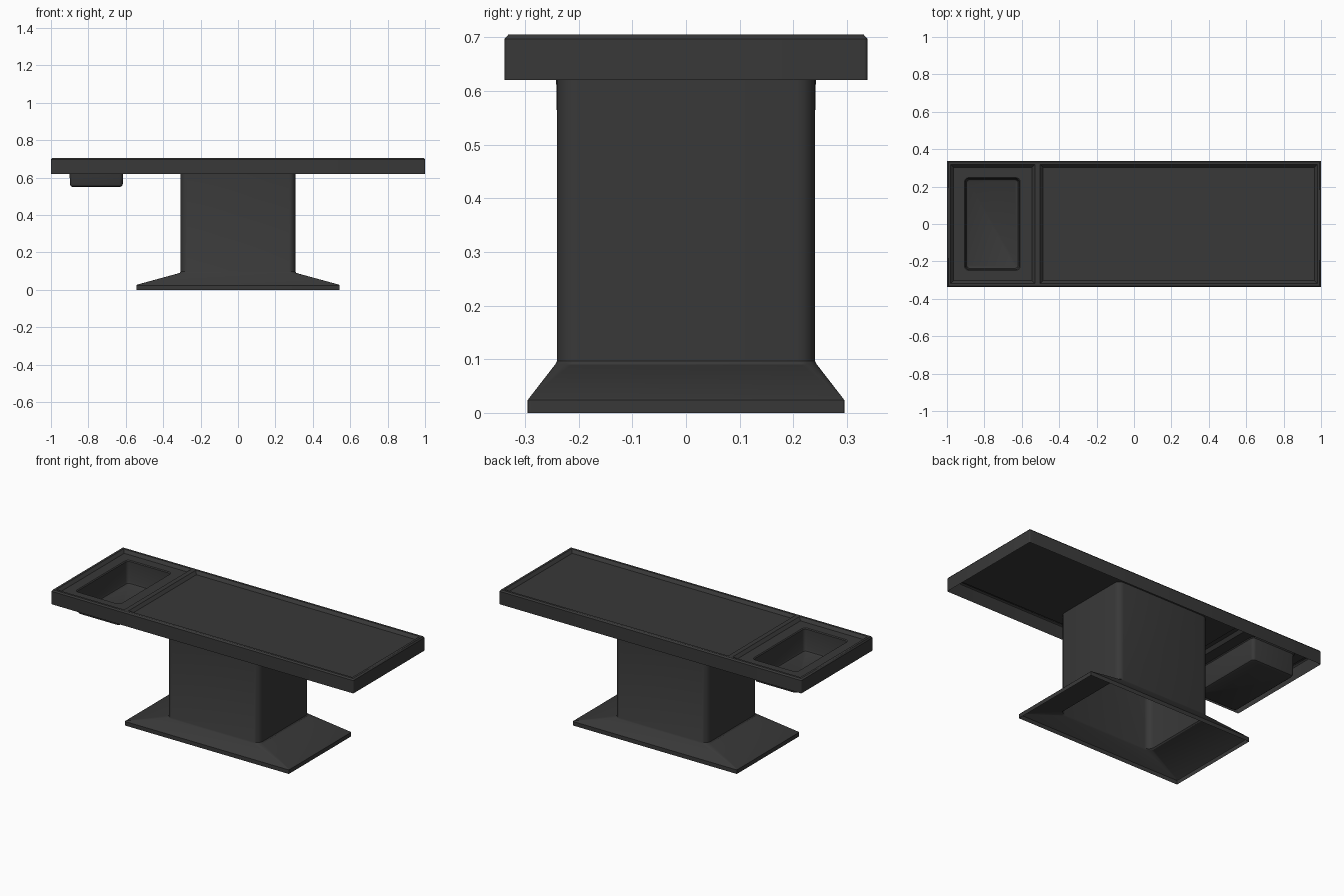
import bpy, bmesh, math

if "Cube" in bpy.data.objects:
    bpy.data.objects.remove(bpy.data.objects["Cube"])

SEG = 4
mat = bpy.data.materials.new("dark_grey")
mat.diffuse_color = (0.04, 0.04, 0.04, 1)
mat.use_nodes = True
mat.node_tree.nodes["Principled BSDF"].inputs["Base Color"].default_value = mat.diffuse_color


def ring(bm, x0, x1, y0, y1, z, r):
    """Rounded rectangle of vertices, counter-clockwise from above."""
    out = []
    for cx, cy, a0 in ((x1 - r, y1 - r, 0), (x0 + r, y1 - r, 90),
                       (x0 + r, y0 + r, 180), (x1 - r, y0 + r, 270)):
        for i in range(SEG + 1):
            a = math.radians(a0 + 90 * i / SEG)
            out.append(bm.verts.new((cx + r * math.cos(a), cy + r * math.sin(a), z)))
    return out


def loft(bm, box, steps, cap=False):
    """Skin between rings; each step is (inset, z, corner radius)."""
    x0, x1, y0, y1 = box
    rings = [ring(bm, x0 + d, x1 - d, y0 + d, y1 - d, z, r) for d, z, r in steps]
    skin(bm, rings, cap)
    return rings


def skin(bm, rings, cap=False):
    for a, b in zip(rings, rings[1:]):
        n = len(a)
        for i in range(n):
            j = (i + 1) % n
            bm.faces.new((a[i], a[j], b[j], b[i]))
    if cap:
        bm.faces.new(rings[-1])


def finish(bm, name):
    bmesh.ops.remove_doubles(bm, verts=bm.verts, dist=1e-5)
    me = bpy.data.meshes.new(name)
    bm.to_mesh(me)
    bm.free()
    me.materials.append(mat)
    ob = bpy.data.objects.new(name, me)
    bpy.context.collection.objects.link(ob)
    bpy.ops.object.select_all(action='DESELECT')
    ob.select_set(True)
    bpy.context.view_layer.objects.active = ob
    bpy.ops.object.shade_smooth_by_angle(angle=math.radians(30))


RIM, FLOOR = 0.705, 0.688

# Table top: hollow underneath, bevelled outer edge
bm = bmesh.new()
loft(bm, (-1, 1, -0.338, 0.338),
     [(0, 0.62, 0.006), (0, 0.697, 0.006), (0.007, RIM, 0)])

# Raised rim and divider around the two recesses
xs = [-0.993, -0.98, -0.53, -0.502, 0.98, 0.993]
ys = [-0.331, -0.318, 0.318, 0.331]
for i in range(5):
    for j in range(3):
        if j == 1 and i in (1, 3):
            continue
        bm.faces.new([bm.verts.new((x, y, RIM)) for x, y in (
            (xs[i], ys[j]), (xs[i + 1], ys[j]),
            (xs[i + 1], ys[j + 1]), (xs[i], ys[j + 1]))])

# Large recessed work surface
loft(bm, (xs[3], xs[4], ys[1], ys[2]), [(0, RIM, 0), (0.015, FLOOR, 0)], cap=True)

# Small recess leading into the sink basin
shelf = loft(bm, (xs[1], xs[2], ys[1], ys[2]), [(0, RIM, 0), (0.015, FLOOR, 0)])
basin = loft(bm, (-0.906, -0.609, -0.248, 0.248),
             [(0, FLOOR, 0.022), (0.005, 0.683, 0.02), (0.007, 0.565, 0.018),
              (0.011, 0.555, 0.016), (0.02, 0.55, 0.012)], cap=True)
skin(bm, [shelf[-1], basin[0]])
finish(bm, "table_top")

# Pedestal: hollow column on a flared foot, open below
bm = bmesh.new()
profile = [(0.543, 0.295, 0, 0.002), (0.543, 0.295, 0.024, 0.002),
           (0.539, 0.292, 0.028, 0.002), (0.312, 0.244, 0.09, 0.03),
           (0.307, 0.24, 0.097, 0.034), (0.307, 0.24, FLOOR, 0.034)]
skin(bm, [ring(bm, -x, x, -y, y, z, r) for x, y, z, r in profile])
finish(bm, "pedestal")
